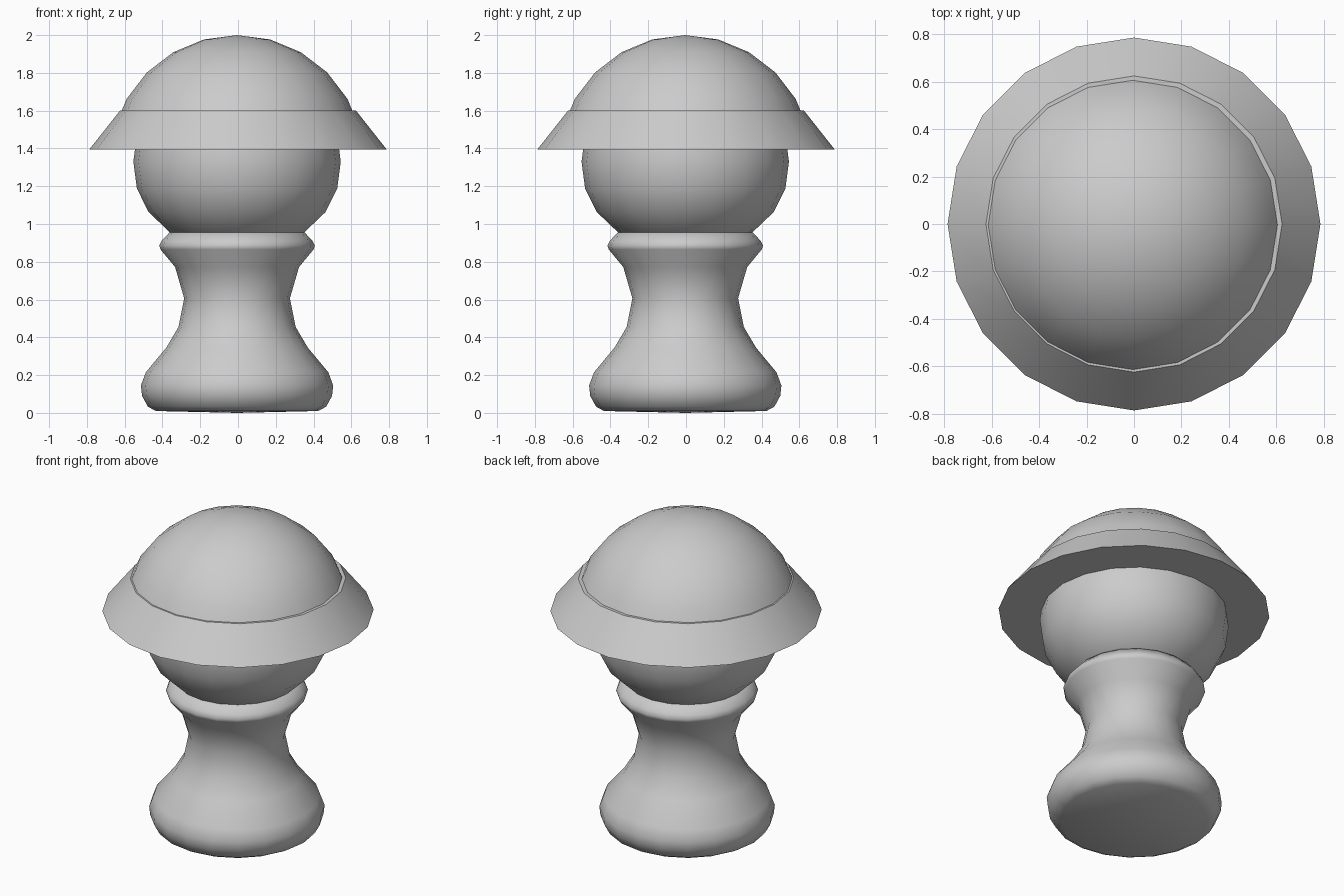
import bpy, bmesh, math

if "Cube" in bpy.data.objects:
    bpy.data.objects.remove(bpy.data.objects["Cube"])

SIDES = 20

grey = bpy.data.materials.new("plain_grey")
grey.diffuse_color = (0.6, 0.6, 0.6, 1)
grey.use_nodes = True
grey.node_tree.nodes["Principled BSDF"].inputs["Base Color"].default_value = grey.diffuse_color


def lathe(name, profile, offset=(0, 0), angle=60):
    """Revolve (radius, height) points round z; zero radius becomes a pole."""
    bm = bmesh.new()
    rings = []
    for r, z in profile:
        if r == 0:
            rings.append([bm.verts.new((*offset, z))] * SIDES)
        else:
            rings.append([bm.verts.new((
                offset[0] + r * math.cos(math.tau * i / SIDES),
                offset[1] + r * math.sin(math.tau * i / SIDES), z))
                for i in range(SIDES)])
    for low, high in zip(rings, rings[1:]):
        for i in range(SIDES):
            j = (i + 1) % SIDES
            corners = list(dict.fromkeys((low[i], low[j], high[j], high[i])))
            bm.faces.new(corners)
    bmesh.ops.recalc_face_normals(bm, faces=bm.faces)
    mesh = bpy.data.meshes.new(name)
    bm.to_mesh(mesh)
    bm.free()
    mesh.materials.append(grey)
    obj = bpy.data.objects.new(name, mesh)
    bpy.context.collection.objects.link(obj)
    bpy.ops.object.select_all(action='DESELECT')
    obj.select_set(True)
    bpy.context.view_layer.objects.active = obj
    bpy.ops.object.shade_smooth_by_angle(angle=math.radians(angle))
    return obj


def arc(radius, centre, start, stop, step=15):
    """Profile points of a sphere between two latitudes in degrees."""
    return [(radius * math.cos(math.radians(a)) if a < 90 else 0,
             centre + radius * math.sin(math.radians(a)))
            for a in range(start, stop + 1, step)]


SHIFT = (-0.005, -0.004)

# Turned pedestal with wide foot, narrow waist and flared collar
lathe("pedestal", [
    (0, 0.0), (0.43, 0.01), (0.472, 0.033), (0.503, 0.09), (0.509, 0.145),
    (0.483, 0.215), (0.375, 0.345), (0.31, 0.455), (0.28, 0.607),
    (0.328, 0.772), (0.405, 0.865), (0.412, 0.885), (0.4, 0.91),
    (0.357, 0.956), (0.3, 0.96), (0, 0.96)], SHIFT)

# Ball resting in the collar, its top hidden by the cap
lathe("head", [(0, 0.84), (0.18, 0.87), (0.355, 0.955), (0.468, 1.063)]
      + arc(0.549, 1.33, -15, 90), SHIFT)

# Domed crown of the cap
lathe("cap_dome", [(0, 1.5)] + arc(0.675, 1.325, 15, 90), SHIFT)

# Sloping closed brim
lathe("cap_brim", [(0, 1.395), (0.787, 1.395), (0.625, 1.6), (0, 1.6)], angle=30)
